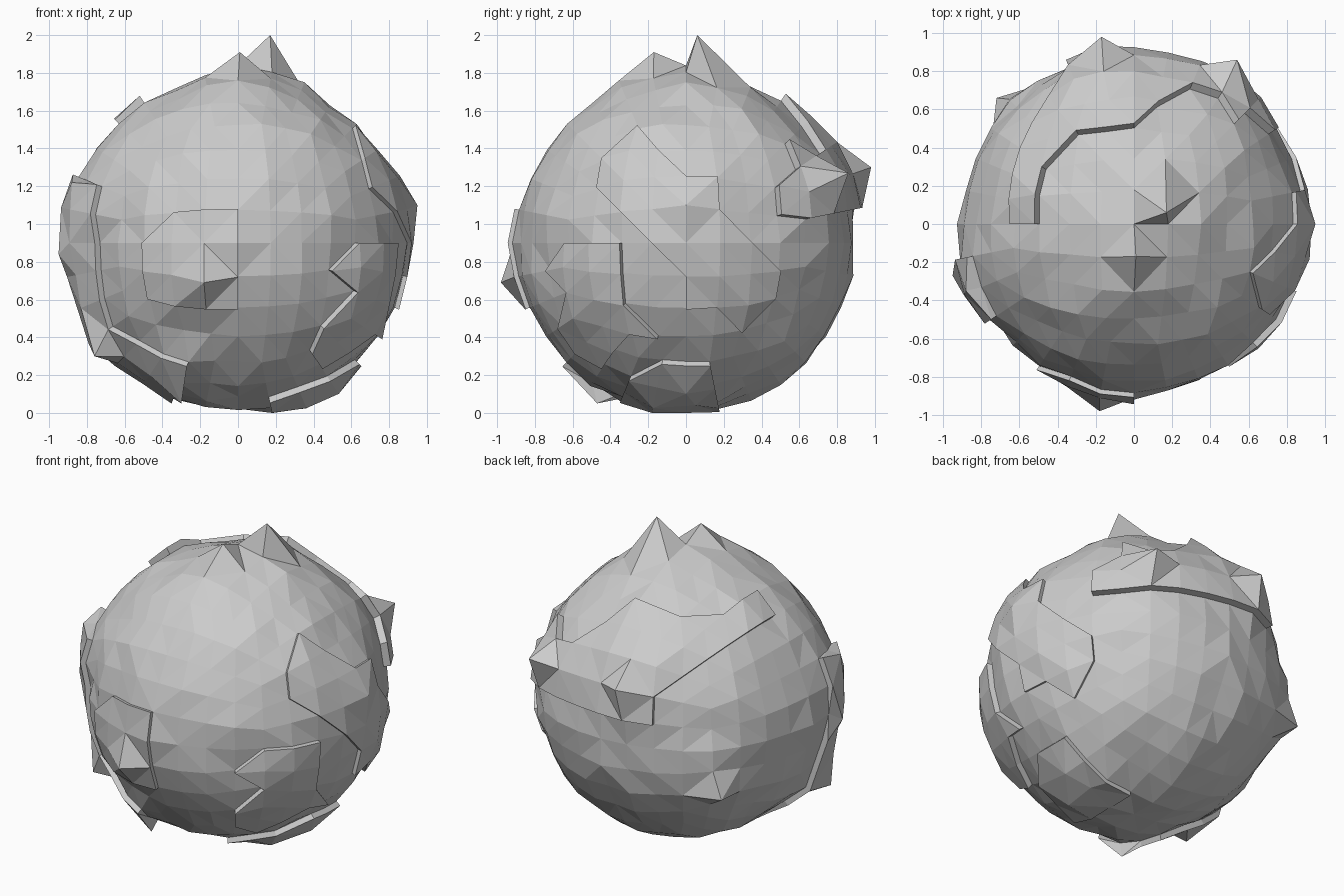
import bpy, bmesh, math, random
from mathutils import Vector

if "Cube" in bpy.data.objects:
    bpy.data.objects.remove(bpy.data.objects["Cube"])

random.seed(4)
C = Vector((0, 0, 0.9))
R = 0.893


def in_outline(x, y, poly):
    hit = False
    for i in range(len(poly)):
        (ax, ay), (bx, by) = poly[i - 1], poly[i]
        if (ay > y) != (by > y) and x < (bx - ax) * (y - ay) / (by - ay) + ax:
            hit = not hit
    return hit


def near_outline(x, y, poly, m=0.03):
    return any(in_outline(x + dx, y + dy, poly) for dx, dy in ((0, 0), (m, 0), (-m, 0), (0, m), (0, -m)))


# Boulder core: a cube grid of 8 x 8 cells per side, rounded to a sphere
bm = bmesh.new()
bmesh.ops.create_cube(bm, size=2)
bmesh.ops.subdivide_edges(bm, edges=bm.edges[:], cuts=7, use_grid_fill=True)
for v in bm.verts:
    d = Vector([math.tan(c * math.pi / 4) for c in v.co]).normalized()
    v.co = C + d * (R + random.uniform(-0.018, 0.012))

# Raised plates: (projection axes, outline, side test, height)
plates = [
    # front plate
    ((0, 2), [(-.35, 1.08), (0, 1.08), (0, .56), (-.14, .52), (-.45, .6), (-.52, .9)],
     lambda p: p.y < 0, .025),
    # upper back plate with its tongue over the top left
    ((0, 1), [(0, .65), (0, .5), (-.18, .37), (-.34, .36), (-.5, .02), (-.63, .03), (-.62, .35),
              (-.5, .55), (-.42, .74), (-.38, 1), (.6, 1), (.9, .5), (.76, .4), (.6, .5), (.4, .62)],
     lambda p: p.z > 1.08, .045),
    # right plate
    ((1, 2), [(-.2, 1.5), (-.17, 1.4), (0, 1.27), (.15, 1.25), (.17, 1.1), (.58, .63), (.3, .45),
              (0, .57), (0, .75), (-.35, 1.08), (-.48, 1.08), (-.43, 1.4)],
     lambda p: p.x > 0, .025),
    # lower right plate
    ((1, 2), [(-.35, .12), (-.2, .28), (.15, .28), (.17, .02), (-.25, .02)],
     lambda p: p.x > .15, .035),
    # lower front right plate
    ((0, 2), [(.34, .24), (.34, .42), (.53, .57), (.5, .75), (.64, .9), (.82, .9), (.75, .4)],
     lambda p: p.y < -.2, .035),
    # left plate
    ((0, 2), [(-.7, 1.23), (-.74, 1), (-.68, .65), (-.58, .42), (-.2, .3), (-.2, .1), (-1, 0), (-1, 1.23)],
     lambda p: p.y < -.12, .035),
]
for (a, b), outline, side, height in plates:
    def marked(v):
        return near_outline(v.co[a], v.co[b], outline)

    # cut corners where the outline runs across a cell
    for f in bm.faces[:]:
        if len(f.verts) == 4 and side(f.calc_center_median()):
            vs = f.verts[:]
            off = [i for i in range(4) if not marked(vs[i])]
            if len(off) == 1:
                bmesh.utils.face_split(f, vs[off[0] - 1], vs[(off[0] + 1) % 4])
    chosen = [f for f in bm.faces if side(f.calc_center_median()) and all(marked(v) for v in f.verts)]
    out = bmesh.ops.extrude_face_region(bm, geom=chosen)["geom"]
    for v in out:
        if isinstance(v, bmesh.types.BMVert):
            v.co += (v.co - C).normalized() * height
    bmesh.ops.delete(bm, geom=[f for f in chosen if f.is_valid], context='FACES')

# Spikes: (tip, foot direction point); pull the closest outer vertex to each tip
tips = [(.01, -.17, 1.91), (.17, .06, 2.0), (-.17, .98, 1.3), (.54, .86, 1.27), (-.18, -.98, .69),
        (-.3, -.47, .05), (-.76, -.42, .3), (-.95, -.27, .84), (-.88, -.35, 1.22), (-.72, .66, .6),
        (.95, 0, 1.1), (.38, .05, .04)]
feet = {0: (0, -.19, 1.77), 1: (.17, .17, 1.77)}
used = set()
for i, t in enumerate(tips):
    t = Vector(t)
    ray = (Vector(feet.get(i, t)) - C).normalized()

    def score(v):
        d = v.co - C
        return d.normalized().dot(ray) + d.length * 0.1
    tip = max((v for v in bm.verts if v not in used), key=score)
    # gentle swelling of the ground around the spike
    centre = tip.co.copy()
    for v in bm.verts:
        near = 1 - (v.co - centre).length / 0.36
        if near > 0 and v not in used:
            v.co += (v.co - C).normalized() * 0.05 * near
    tip.co = t
    used.add(tip)

for v in bm.verts:
    v.co.z = max(v.co.z, 0)

bmesh.ops.triangulate(bm, faces=bm.faces[:], quad_method='BEAUTY')
bmesh.ops.recalc_face_normals(bm, faces=bm.faces[:])
mesh = bpy.data.meshes.new("boulder")
bm.to_mesh(mesh)
bm.free()
bpy.context.collection.objects.link(bpy.data.objects.new("boulder", mesh))
